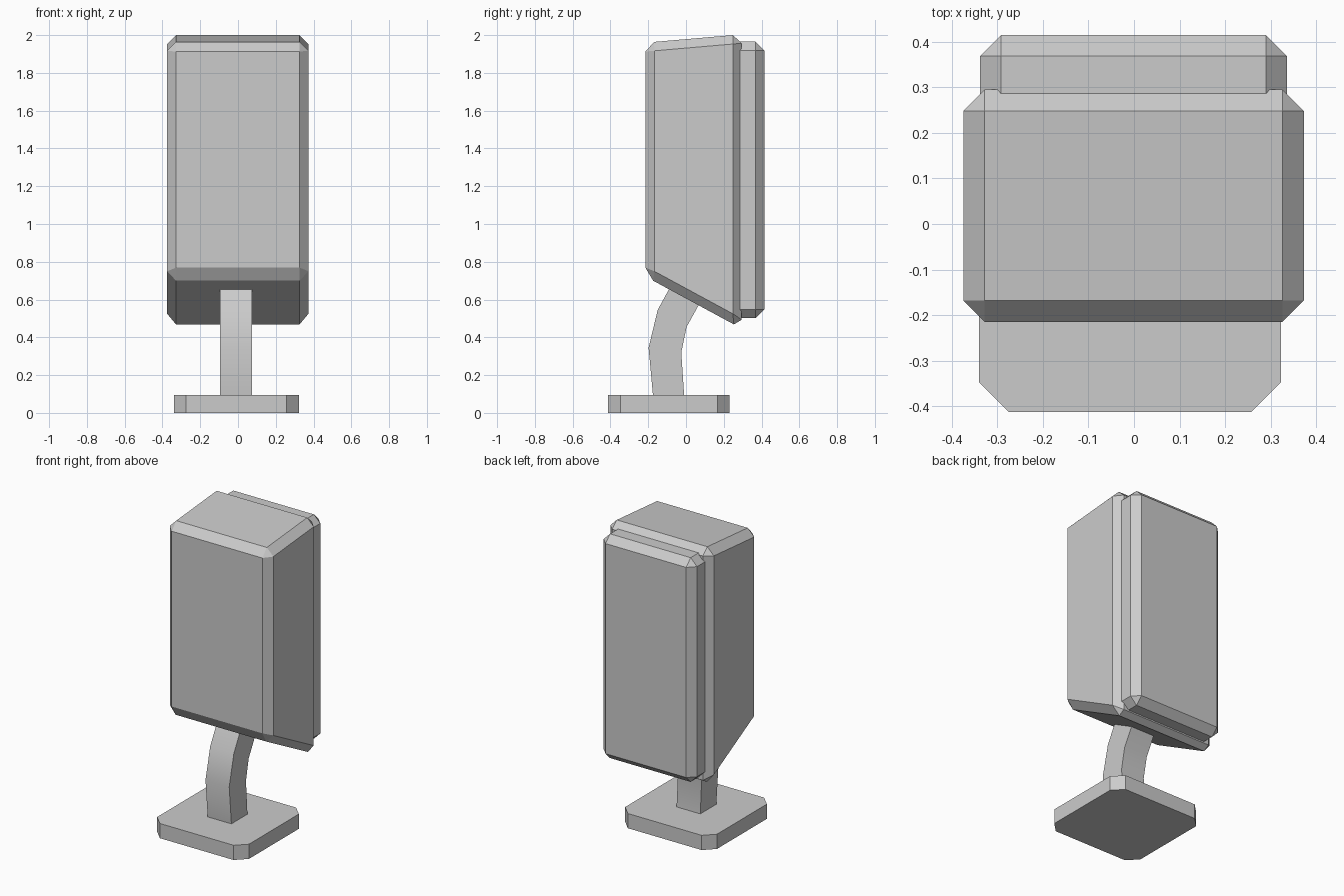
import bpy, bmesh
from math import radians

if "Cube" in bpy.data.objects:
    bpy.data.objects.remove(bpy.data.objects["Cube"])


def prism(name, profile, axis, lo, hi):
    """Extrude a closed 2D profile: axis 'X' takes (y, z) points, axis 'Z' takes (x, y)."""
    def place(p, d):
        return (d, p[0], p[1]) if axis == 'X' else (p[0], p[1], d)
    bm = bmesh.new()
    a = [bm.verts.new(place(p, lo)) for p in profile]
    b = [bm.verts.new(place(p, hi)) for p in profile]
    bm.faces.new(a[::-1])
    bm.faces.new(b)
    n = len(profile)
    for i in range(n):
        j = (i + 1) % n
        bm.faces.new((a[i], a[j], b[j], b[i]))
    bmesh.ops.recalc_face_normals(bm, faces=bm.faces)
    me = bpy.data.meshes.new(name)
    bm.to_mesh(me)
    bm.free()
    ob = bpy.data.objects.new(name, me)
    bpy.context.collection.objects.link(ob)
    return ob


def chamfer(ob, width):
    mod = ob.modifiers.new("chamfer", 'BEVEL')
    mod.width = width
    mod.segments = 1
    mod.limit_method = 'NONE'


# Speaker cabinet: sloped top and underside, all edges chamfered
cabinet = prism("cabinet", [(-0.215, 1.96), (0.295, 2.004), (0.295, 0.446), (-0.215, 0.722)],
                'X', -0.375, 0.373)
chamfer(cabinet, 0.047)

# Flat panel set into the back of the cabinet
panel = prism("back_panel", [(0.24, 1.965), (0.415, 1.965), (0.415, 0.502), (0.24, 0.502)],
              'X', -0.338, 0.336)
chamfer(panel, 0.046)

# Bent stem, running slightly into base and cabinet
stem = prism("stem", [(-0.172, 0.06), (-0.175, 0.095), (-0.198, 0.345), (-0.15, 0.545), (-0.06, 0.71),
                      (0.10, 0.63), (0.003, 0.455), (-0.025, 0.32), (-0.01, 0.095), (-0.008, 0.06)],
             'X', -0.096, 0.075)
bpy.context.view_layer.objects.active = stem
stem.select_set(True)
bpy.ops.object.shade_smooth_by_angle(angle=radians(35))

# Base plate with cut corners
x0, x1, y0, y1, c = -0.34, 0.323, -0.413, 0.231, 0.065
prism("base_plate", [(x0 + c, y0), (x1 - c, y0), (x1, y0 + c), (x1, y1 - c),
                     (x1 - c, y1), (x0 + c, y1), (x0, y1 - c), (x0, y0 + c)], 'Z', 0.0, 0.096)
